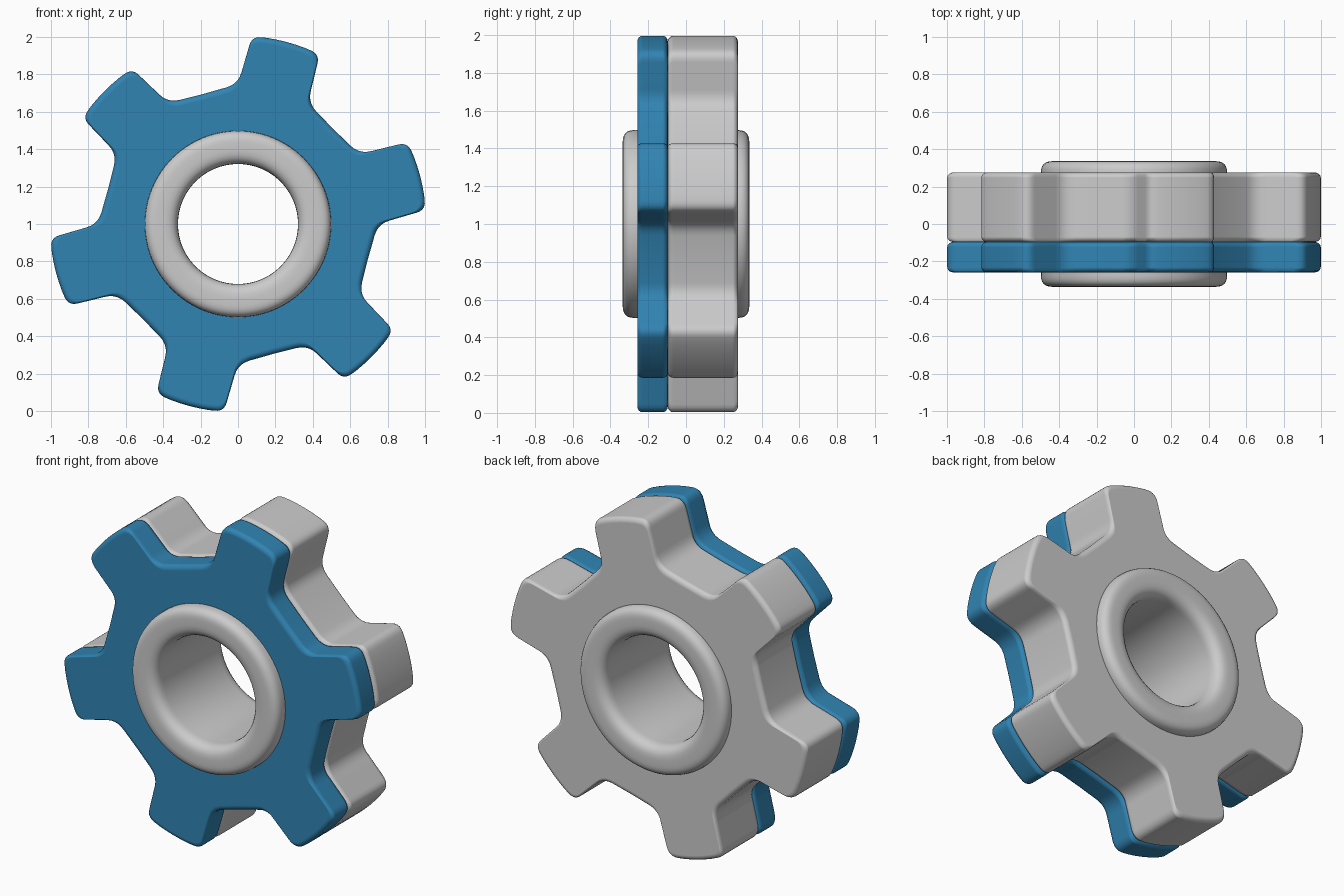
import bpy, bmesh
from math import sin, cos, pi, radians, sqrt, atan2
from mathutils import Vector

if "Cube" in bpy.data.objects:
    bpy.data.objects.remove(bpy.data.objects["Cube"])

CZ = 1.0       # height of the wheel axis
R_TIP = 1.005  # tooth tip radius


def rounded(points, steps=5):
    """Round polygon corners; each point is (x, y, cut distance)."""
    out = []
    n = len(points)
    for i, (x, y, d) in enumerate(points):
        p = Vector((x, y))
        if d == 0:
            out.append(p)
            continue
        a = p + (Vector(points[i - 1][:2]) - p).normalized() * d
        b = p + (Vector(points[(i + 1) % n][:2]) - p).normalized() * d
        for k in range(steps + 1):
            t = k / steps
            out.append(a * (1 - t) ** 2 + p * 2 * t * (1 - t) + b * t * t)
    return out


def gear_outline():
    tip = sqrt(R_TIP ** 2 - 0.187 ** 2)
    arc = [(sqrt(R_TIP ** 2 - v * v), v, 0) for v in (-0.1, -0.05, 0, 0.05, 0.1)]
    tooth = [(0.721, -0.193, 0.065), (tip, -0.187, 0.05), *arc,
             (tip, 0.187, 0.05), (0.721, 0.193, 0.065)]
    pts = []
    for i in range(6):
        a = radians(15 + 60 * i)
        pts += [(u * cos(a) - v * sin(a), u * sin(a) + v * cos(a), d) for u, v, d in tooth]
        # midpoint of the root between two teeth
        m = a + radians(30)
        pts.append((0.718 * cos(m), 0.718 * sin(m), 0))
    return rounded(pts)


def finish(name, bm, color=None):
    bmesh.ops.recalc_face_normals(bm, faces=bm.faces)
    me = bpy.data.meshes.new(name)
    bm.to_mesh(me)
    bm.free()
    ob = bpy.data.objects.new(name, me)
    bpy.context.collection.objects.link(ob)
    ob.location.z = CZ
    if color:
        mat = bpy.data.materials.new(name + "_colour")
        mat.diffuse_color = color
        mat.use_nodes = True
        mat.node_tree.nodes["Principled BSDF"].inputs["Base Color"].default_value = mat.diffuse_color
        me.materials.append(mat)
    bpy.ops.object.select_all(action='DESELECT')
    ob.select_set(True)
    bpy.context.view_layer.objects.active = ob
    return ob


def gear_plate(name, y0, y1, hole, color=None):
    """Toothed plate with a round hole, extruded from y0 to y1."""
    bm = bmesh.new()
    outer = gear_outline()
    inner = []
    for p in outer:
        a = atan2(p.y, p.x)
        inner.append(Vector((hole * cos(a), hole * sin(a))))
    loops = [[bm.verts.new((p.x, y, p.y)) for p in ring]
             for ring, y in ((outer, y0), (outer, y1), (inner, y1), (inner, y0))]
    n = len(outer)
    for k in range(4):
        a, b = loops[k], loops[(k + 1) % 4]
        for i in range(n):
            j = (i + 1) % n
            bm.faces.new((a[i], a[j], b[j], b[i]))
    ob = finish(name, bm, color)
    bpy.ops.object.shade_smooth_by_angle(angle=radians(40))
    mod = ob.modifiers.new("edge_rounding", 'BEVEL')
    mod.width = 0.028
    mod.segments = 4
    mod.limit_method = 'ANGLE'
    mod.angle_limit = radians(50)
    mod.harden_normals = True
    return ob


# Toothed wheel: thin blue front plate and thick grey rear plate
gear_plate("front_gear_plate", -0.258, -0.096, 0.475, (0.03, 0.23, 0.45, 1))
gear_plate("rear_gear_body", -0.096, 0.275, 0.475)

# Hub ring: rounded rectangular section spun about the y axis
section = rounded([(0.32, -0.335, 0.075), (0.497, -0.335, 0.06),
                   (0.497, 0.335, 0.06), (0.32, 0.335, 0.075)], 6)
bm = bmesh.new()
SEG = 96
rings = []
for s in range(SEG):
    a = 2 * pi * s / SEG
    rings.append([bm.verts.new((p.x * cos(a), p.y, p.x * sin(a))) for p in section])
for s in range(SEG):
    a, b = rings[s], rings[(s + 1) % SEG]
    for i in range(len(section)):
        j = (i + 1) % len(section)
        bm.faces.new((a[i], a[j], b[j], b[i]))
finish("hub_ring", bm)
bpy.ops.object.shade_smooth_by_angle(angle=radians(40))
